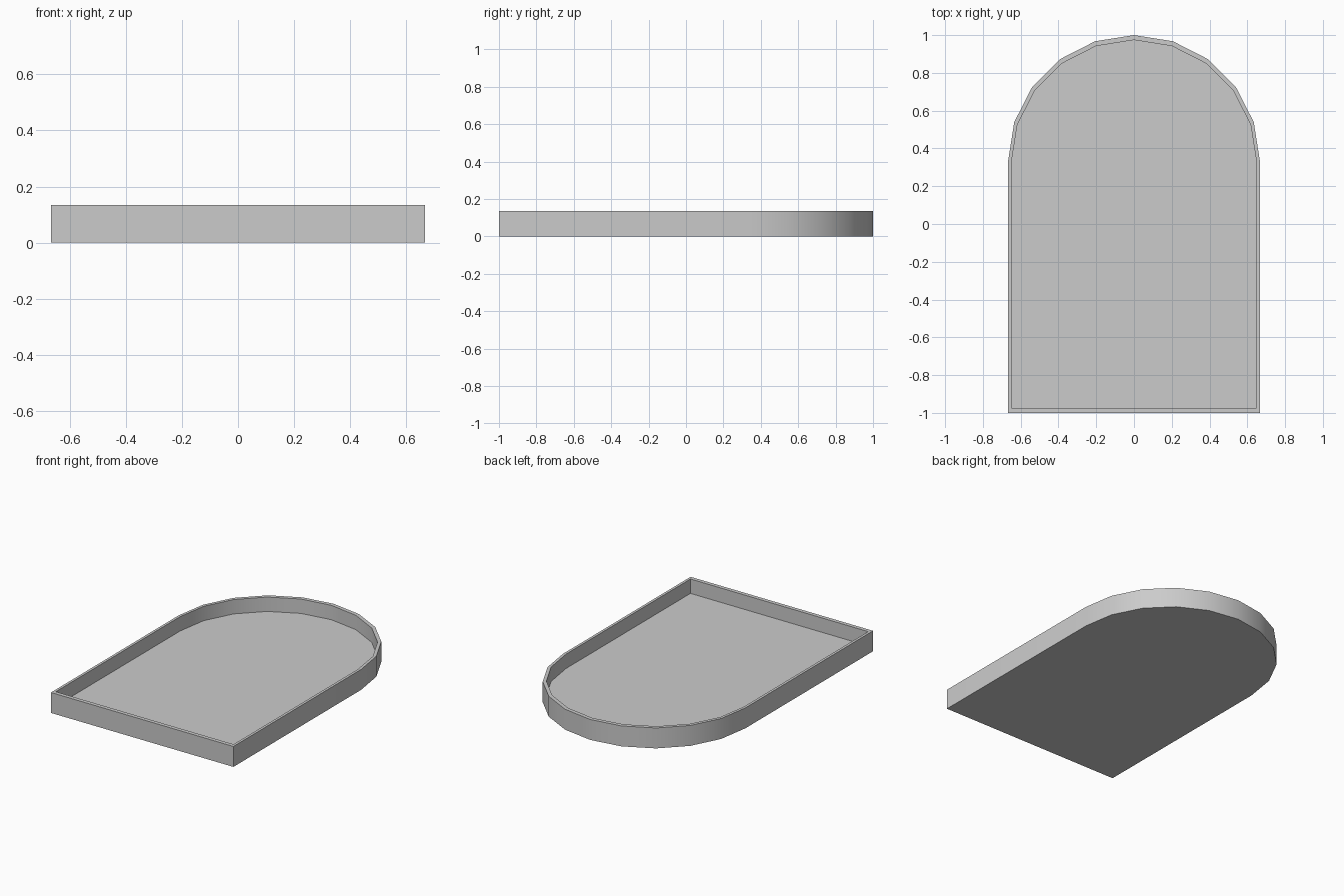
import bpy, bmesh
from math import cos, sin, pi, radians

if "Cube" in bpy.data.objects:
    bpy.data.objects.remove(bpy.data.objects["Cube"])

HALF_W = 2 / 3      # half width, also the arch radius
HEIGHT = 0.135
FLOOR = 0.04
INNER = 0.974       # inner outline relative to the outer one
STEPS = 10          # facets in the arch


def outline(scale):
    pts = [(-HALF_W, -1), (HALF_W, -1)]
    for i in range(STEPS + 1):
        a = pi * i / STEPS
        pts.append((HALF_W * cos(a), 1 - HALF_W + HALF_W * sin(a)))
    return [(x * scale, y * scale) for x, y in pts]


bm = bmesh.new()


def ring(scale, z):
    return [bm.verts.new((x, y, z)) for x, y in outline(scale)]


# Underside, outer wall, rim, inner wall and recessed floor
rings = [ring(1, 0), ring(1, HEIGHT), ring(INNER, HEIGHT), ring(INNER, FLOOR)]
for lower, upper in zip(rings, rings[1:]):
    n = len(lower)
    for i in range(n):
        j = (i + 1) % n
        bm.faces.new((lower[i], lower[j], upper[j], upper[i]))
bm.faces.new(rings[0][::-1])
bm.faces.new(rings[-1])
bmesh.ops.recalc_face_normals(bm, faces=bm.faces)

mesh = bpy.data.meshes.new("arched_tray")
bm.to_mesh(mesh)
bm.free()
tray = bpy.data.objects.new("arched_tray", mesh)
bpy.context.collection.objects.link(tray)

# Smooth arch, crisp rim and corners
bpy.context.view_layer.objects.active = tray
tray.select_set(True)
bpy.ops.object.shade_smooth_by_angle(angle=radians(30))
